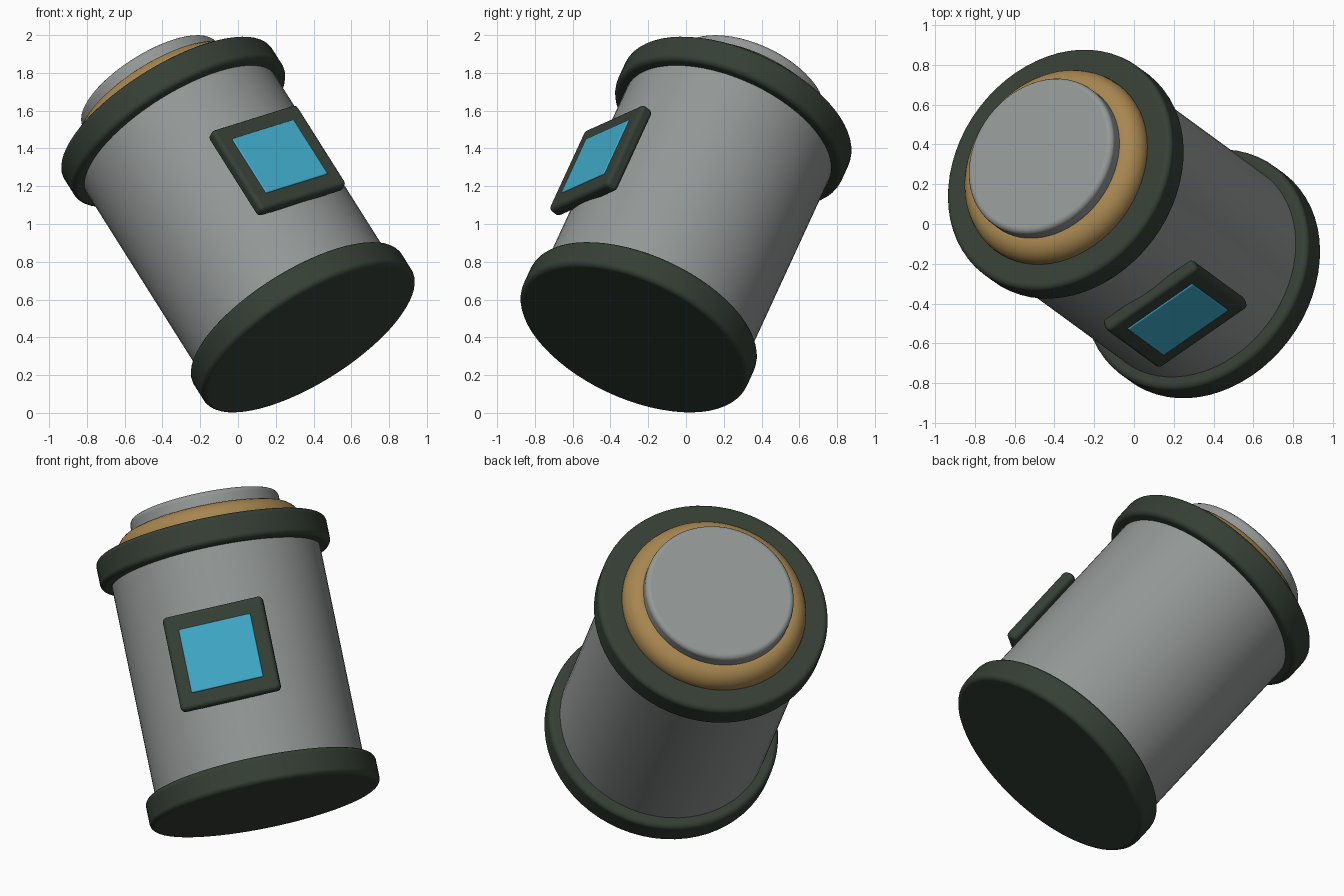
import bpy, bmesh, math
from mathutils import Matrix, Vector

cube = bpy.data.objects.get("Cube")
if cube:
    bpy.data.objects.remove(cube, do_unlink=True)


def material(name, rgb):
    m = bpy.data.materials.new(name)
    m.use_nodes = True
    m.diffuse_color = (*rgb, 1)
    bsdf = next(n for n in m.node_tree.nodes if n.type == "BSDF_PRINCIPLED")
    bsdf.inputs["Base Color"].default_value = (*rgb, 1)
    return m


grey = material("grey metal", (0.29, 0.31, 0.30))
dark = material("dark green rubber", (0.036, 0.050, 0.036))
brass = material("brass", (0.39, 0.24, 0.08))
cyan = material("cyan glass", (0.05, 0.40, 0.58))

# Tilted frame of the canister: local z is its axis, local -y faces the screen
axis = Vector((-0.497, 0.363, 0.788)).normalized()
out = Vector((0.345, -0.75, 0.562))
out = (out - axis * out.dot(axis)).normalized()
side = axis.cross(out)
TILT = Matrix((side, -out, axis)).transposed().to_4x4()
TILT.translation = (0, 0, 0.997)


def finish(name, bm, mat, bevel=0):
    mesh = bpy.data.meshes.new(name)
    bm.to_mesh(mesh)
    bm.free()
    ob = bpy.data.objects.new(name, mesh)
    bpy.context.collection.objects.link(ob)
    mesh.materials.append(mat)
    ob.matrix_world = TILT
    if bevel:
        mod = ob.modifiers.new("Bevel", "BEVEL")
        mod.width, mod.segments = bevel, 4
        mod.limit_method = "ANGLE"
        mod.harden_normals = True
    bpy.ops.object.select_all(action="DESELECT")
    ob.select_set(True)
    bpy.context.view_layer.objects.active = ob
    bpy.ops.object.shade_smooth_by_angle(angle=math.radians(35))
    return ob


def drum(name, radius, low, high, mat, bevel=0):
    bm = bmesh.new()
    bmesh.ops.create_cone(bm, cap_ends=True, segments=64, radius1=radius,
                          radius2=radius, depth=high - low,
                          matrix=Matrix.Translation((0, 0, (low + high) / 2)))
    finish(name, bm, mat, bevel)


def slab(name, width, depth, height, distance, mat, bevel):
    bm = bmesh.new()
    bmesh.ops.create_cube(bm, size=1, matrix=Matrix.Translation((0, -distance, 0))
                          @ Matrix.Diagonal((width, depth, height, 1)))
    finish(name, bm, mat, bevel)


def torus(name, major, minor, height, mat):
    bm = bmesh.new()
    tube = [bm.verts.new((major + minor * math.cos(t), 0, height + minor * math.sin(t)))
            for t in (math.tau * i / 24 for i in range(24))]
    loop = [bm.edges.new((tube[i - 1], tube[i])) for i in range(24)]
    bmesh.ops.spin(bm, geom=tube + loop, cent=(0, 0, 0), axis=(0, 0, 1),
                   angle=math.tau, steps=64, use_merge=True)
    bmesh.ops.remove_doubles(bm, verts=bm.verts, dist=1e-4)
    bmesh.ops.recalc_face_normals(bm, faces=bm.faces)
    finish(name, bm, mat)


# Canister body and its end rims
drum("body", 0.588, -0.7, 0.7, grey)
drum("bottom_rim", 0.65, -0.77, -0.61, dark, 0.03)
drum("top_rim", 0.65, 0.61, 0.77, dark, 0.03)

# Lid with brass collar
torus("collar", 0.42, 0.1, 0.78, brass)
drum("lid", 0.42, 0.7, 0.96, grey, 0.03)

# Display panel on the front
slab("screen_frame", 0.57, 0.075, 0.54, 0.601, dark, 0.025)
slab("screen", 0.41, 0.06, 0.365, 0.615, cyan, 0.008)
